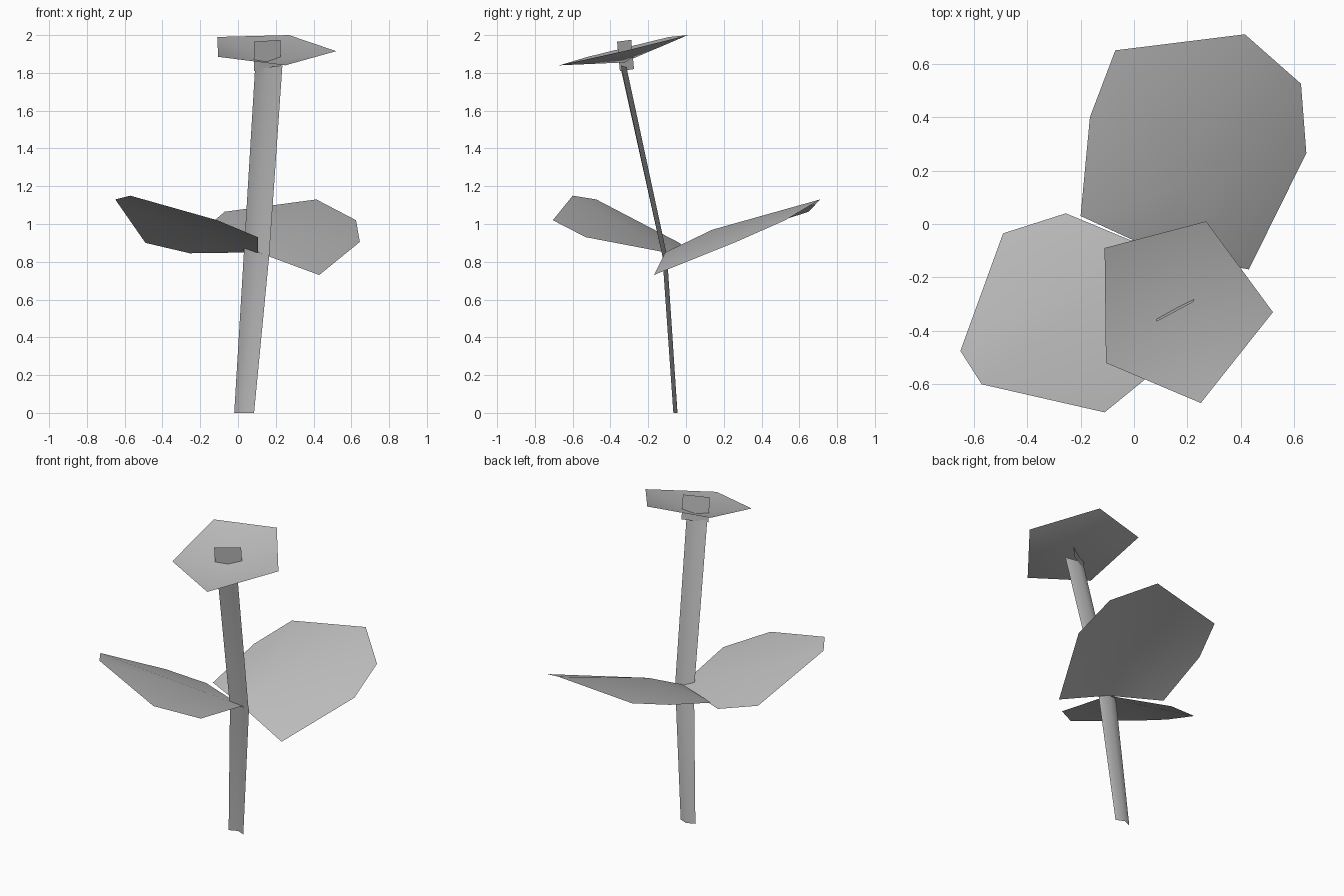
import bpy
import bmesh

cube = bpy.data.objects.get("Cube")
if cube:
    bpy.data.objects.remove(cube, do_unlink=True)

grey = bpy.data.materials.new("plain grey")
grey.use_nodes = True
grey.diffuse_color = (0.5, 0.5, 0.5, 1)
grey.node_tree.nodes["Principled BSDF"].inputs["Base Color"].default_value = (0.5, 0.5, 0.5, 1)


def make_object(name, bm):
    """Turn a bmesh into a smooth grey object."""
    for face in bm.faces:
        face.smooth = True
    mesh = bpy.data.meshes.new(name)
    bm.to_mesh(mesh)
    bm.free()
    mesh.materials.append(grey)
    obj = bpy.data.objects.new(name, mesh)
    bpy.context.collection.objects.link(obj)
    return obj


def fan(name, centre, rim):
    """Sheet of triangles from a raised or sunken centre to its rim."""
    bm = bmesh.new()
    hub = bm.verts.new(centre)
    ring = [bm.verts.new(p) for p in rim]
    for a, b in zip(ring, ring[1:] + ring[:1]):
        bm.faces.new((hub, a, b))
    return make_object(name, bm)


def strip(name, rows):
    """Sheet of quads joining rows of points."""
    bm = bmesh.new()
    grid = [[bm.verts.new(p) for p in row] for row in rows]
    for low, high in zip(grid, grid[1:]):
        for i in range(len(low) - 1):
            bm.faces.new((low[i], low[i + 1], high[i + 1], high[i]))
    return make_object(name, bm)


# Bent stem with a shallow folded section, open at the front
# Each level: left x, right x, front edge y, fold y, left z, right z
levels = [(-0.02, 0.085, -0.067, -0.045, 0, 0),
          (0.03, 0.165, -0.125, -0.1, 0.83, 0.83),
          (0.09, 0.235, -0.345, -0.315, 1.82, 1.84)]
strip("stem", [[(x0, y, z0), ((x0 + x1) / 2, fold, (z0 + z1) / 2), (x1, y, z1)]
               for x0, x1, y, fold, z0, z1 in levels])

# Leaves, with a raised midrib point
base = (0.105, -0.11, 0.85)
fan("back_leaf", (0.17, 0.14, 0.97),
    [base, (0.43, -0.17, 0.73), (0.645, 0.265, 0.905), (0.625, 0.525, 1.02),
     (0.415, 0.71, 1.13), (-0.07, 0.65, 1.065), (-0.165, 0.4, 0.985), (-0.2, 0.03, 0.867)])
fan("front_leaf", (-0.08, -0.2, 0.92),
    [base, (-0.255, 0.04, 0.845), (-0.49, -0.035, 0.9), (-0.65, -0.475, 1.13),
     (-0.57, -0.6, 1.15), (-0.11, -0.705, 1.02), (0.105, -0.53, 0.93)])

# Shallow five-sided blossom cup
fan("blossom", (0.155, -0.33, 1.855),
    [(-0.11, -0.09, 1.99), (-0.105, -0.52, 1.885), (0.25, -0.67, 1.84),
     (0.52, -0.33, 1.915), (0.27, 0.01, 2.0)])

# Small upright card through the blossom centre
strip("blossom_centre", [[(0.085, -0.35, 1.81), (0.225, -0.275, 1.82)],
                         [(0.085, -0.365, 1.965), (0.225, -0.29, 1.975)]])
